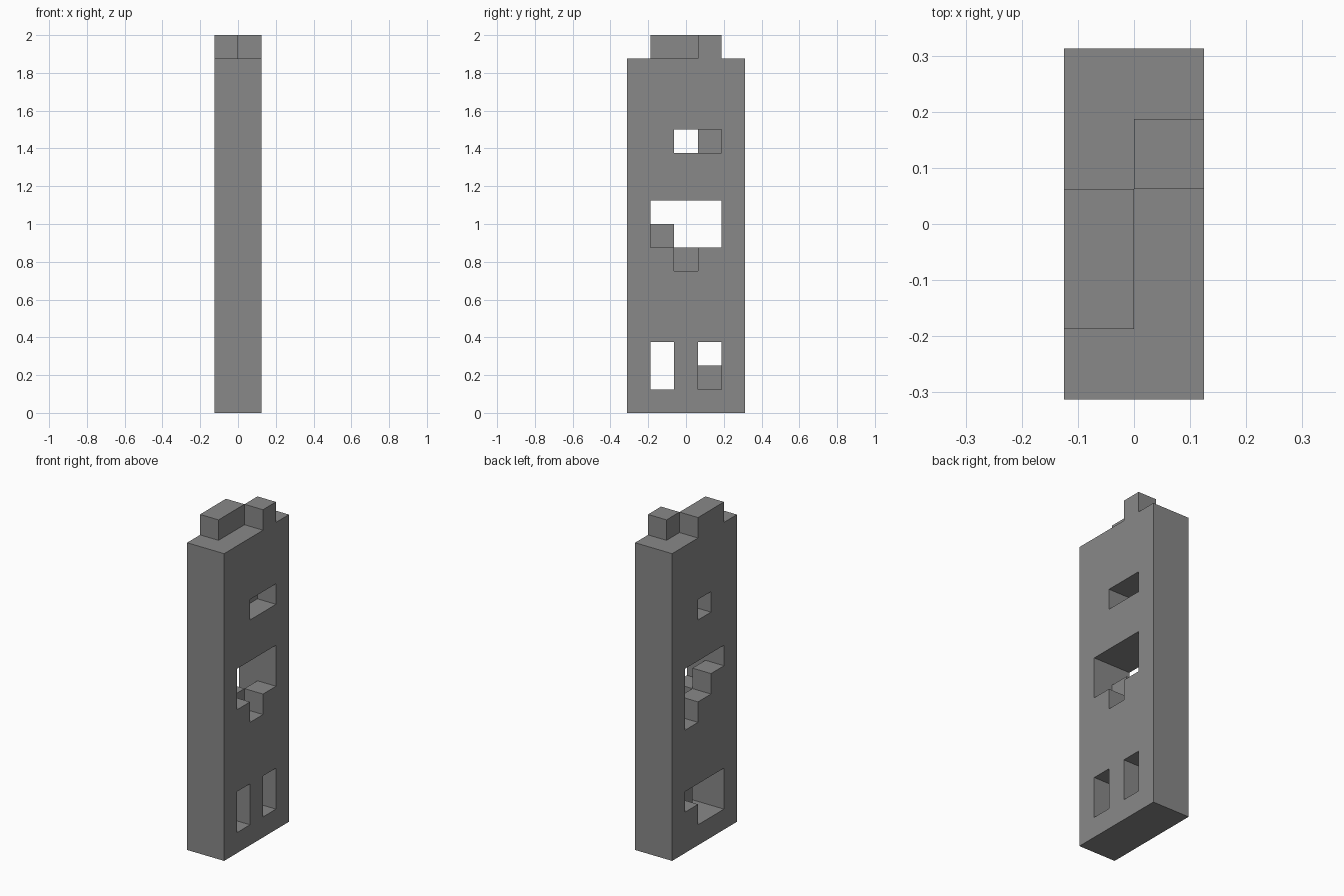
import bpy
import bmesh
from mathutils import Vector
from itertools import product

UNIT = 0.125  # edge of one building block

cube = bpy.data.objects.get("Cube")
if cube:
    bpy.data.objects.remove(cube, do_unlink=True)

stone = bpy.data.materials.new("grey_stone")
stone.use_nodes = True
GREY = (0.25, 0.25, 0.25, 1)
stone.diffuse_color = GREY
stone.node_tree.nodes["Principled BSDF"].inputs["Base Color"].default_value = GREY


def blocks(layers, columns, rows):
    """Grid cells in a box; each argument is an inclusive (first, last) pair."""
    return set(product(*(range(a, b + 1) for a, b in (layers, columns, rows))))


LEFT, RIGHT = (1, 1), (0, 0)

# Tower slab, two layers thick
tower = blocks((0, 1), (0, 4), (0, 14))

# Openings in the left layer
tower -= blocks(LEFT, (2, 3), (11, 11))   # upper window
tower -= blocks(LEFT, (1, 3), (7, 8))     # middle window
tower -= blocks(LEFT, (2, 2), (6, 6))     # notch in its sill
tower -= blocks(LEFT, (1, 1), (1, 2))     # lower windows
tower -= blocks(LEFT, (3, 3), (1, 2))

# Openings in the right layer
tower -= blocks(RIGHT, (2, 2), (11, 11))  # upper window
tower -= blocks(RIGHT, (1, 3), (8, 8))    # stepped middle window
tower -= blocks(RIGHT, (2, 3), (7, 7))
tower -= blocks(RIGHT, (3, 3), (6, 6))
tower -= blocks(RIGHT, (1, 3), (2, 2))    # stepped lower window
tower -= blocks(RIGHT, (1, 2), (1, 1))

# Raised blocks on the roof
parts = {
    "tower_wall": tower,
    "left_roof_block": blocks(LEFT, (3, 3), (15, 15)),
    "right_roof_block": blocks(RIGHT, (1, 2), (15, 15)),
}
solid = set().union(*parts.values())


def build(name, cells):
    """Make an object from the exposed sides of its cells."""
    bm = bmesh.new()
    for cell in sorted(cells):
        centre = Vector((cell[0] - 0.5, cell[1] - 2, cell[2] + 0.5)) * UNIT
        for axis, sign in product(range(3), (-1, 1)):
            beside = list(cell)
            beside[axis] += sign
            if tuple(beside) in solid:
                continue
            n, u = Vector(), Vector()
            n[axis] = sign
            u[(axis + 1) % 3] = 1
            v = n.cross(u)
            corners = (n + u + v, n - u + v, n - u - v, n + u - v)
            bm.faces.new([bm.verts.new(centre + c * UNIT / 2) for c in corners])
    bmesh.ops.remove_doubles(bm, verts=bm.verts, dist=0.001)
    mesh = bpy.data.meshes.new(name)
    bm.to_mesh(mesh)
    bm.free()
    mesh.materials.append(stone)
    bpy.context.collection.objects.link(bpy.data.objects.new(name, mesh))


for part_name, part_cells in parts.items():
    build(part_name, part_cells)
